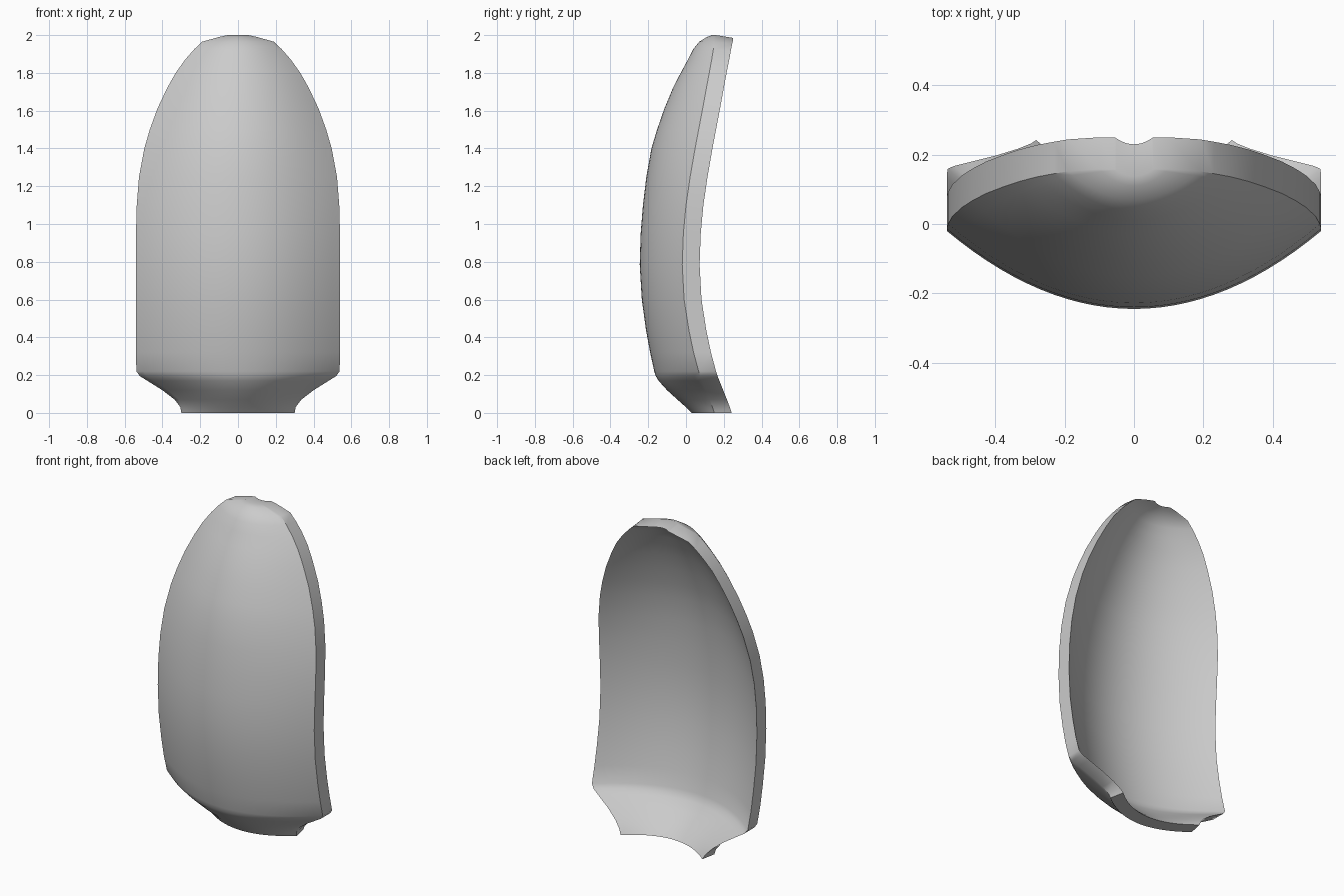
import bpy, bmesh, math

# z, half width, front y on the centre line, y of the side edge
ROWS = [
    (0.00, 0.30, 0.03, 0.150), (0.03, 0.305, 0.00, 0.140),
    (0.07, 0.335, -0.045, 0.125), (0.12, 0.40, -0.10, 0.105),
    (0.17, 0.48, -0.145, 0.085), (0.195, 0.52, -0.16, 0.075),
    (0.22, 0.538, -0.168, 0.067), (0.32, 0.54, -0.19, 0.04),
    (0.44, 0.54, -0.212, 0.015), (0.60, 0.54, -0.234, -0.01),
    (0.785, 0.54, -0.245, -0.02), (0.95, 0.54, -0.24, -0.014),
    (1.10, 0.536, -0.228, 0.00), (1.25, 0.524, -0.21, 0.022),
    (1.40, 0.496, -0.183, 0.048), (1.50, 0.467, -0.153, 0.067),
    (1.61, 0.427, -0.115, 0.088), (1.72, 0.375, -0.069, 0.108),
    (1.80, 0.33, -0.028, 0.123), (1.87, 0.28, 0.01, 0.136),
    (1.925, 0.232, 0.038, 0.145), (1.965, 0.19, 0.07, 0.152),
    (1.99, 0.10, 0.11, 0.158), (2.00, 0.055, 0.138, 0.158),
]
COLS = 28
THICK = 0.092


def sheet(bm, back):
    """One curved face of the plate; the back one is shifted along y."""
    grid = []
    for z, w, front, edge in ROWS:
        row = []
        if back:
            w -= 0.018 * max(0, 1 - z / 0.05)
            z -= 0.015 * max(0, (z - 1.8) / 0.2)
        for i in range(COLS + 1):
            t = 2 * i / COLS - 1
            y = front + (edge - front) * t * t + back * THICK
            row.append(bm.verts.new((t * w, y, z)))
        grid.append(row)
    for a, b in zip(grid, grid[1:]):
        for i in range(COLS):
            bm.faces.new((a[i], a[i + 1], b[i + 1], b[i]))
    # closed border loop of the sheet
    return (grid[0] + [r[-1] for r in grid[1:-1]] + grid[-1][::-1]
            + [r[0] for r in grid[-2:0:-1]])


# Curved shell plate: front sheet, back sheet and rim wall
bm = bmesh.new()
outer = sheet(bm, 0)
inner = sheet(bm, 1)
n = len(outer)
for i in range(n):
    j = (i + 1) % n
    bm.faces.new((outer[i], outer[j], inner[j], inner[i]))
bmesh.ops.recalc_face_normals(bm, faces=bm.faces)
mesh = bpy.data.meshes.new("curved_plate")
bm.to_mesh(mesh)
bm.free()
plate = bpy.data.objects.new("curved_plate", mesh)
bpy.context.collection.objects.link(plate)
bpy.context.view_layer.objects.active = plate
plate.select_set(True)
bpy.ops.object.shade_smooth_by_angle(angle=math.radians(35))
